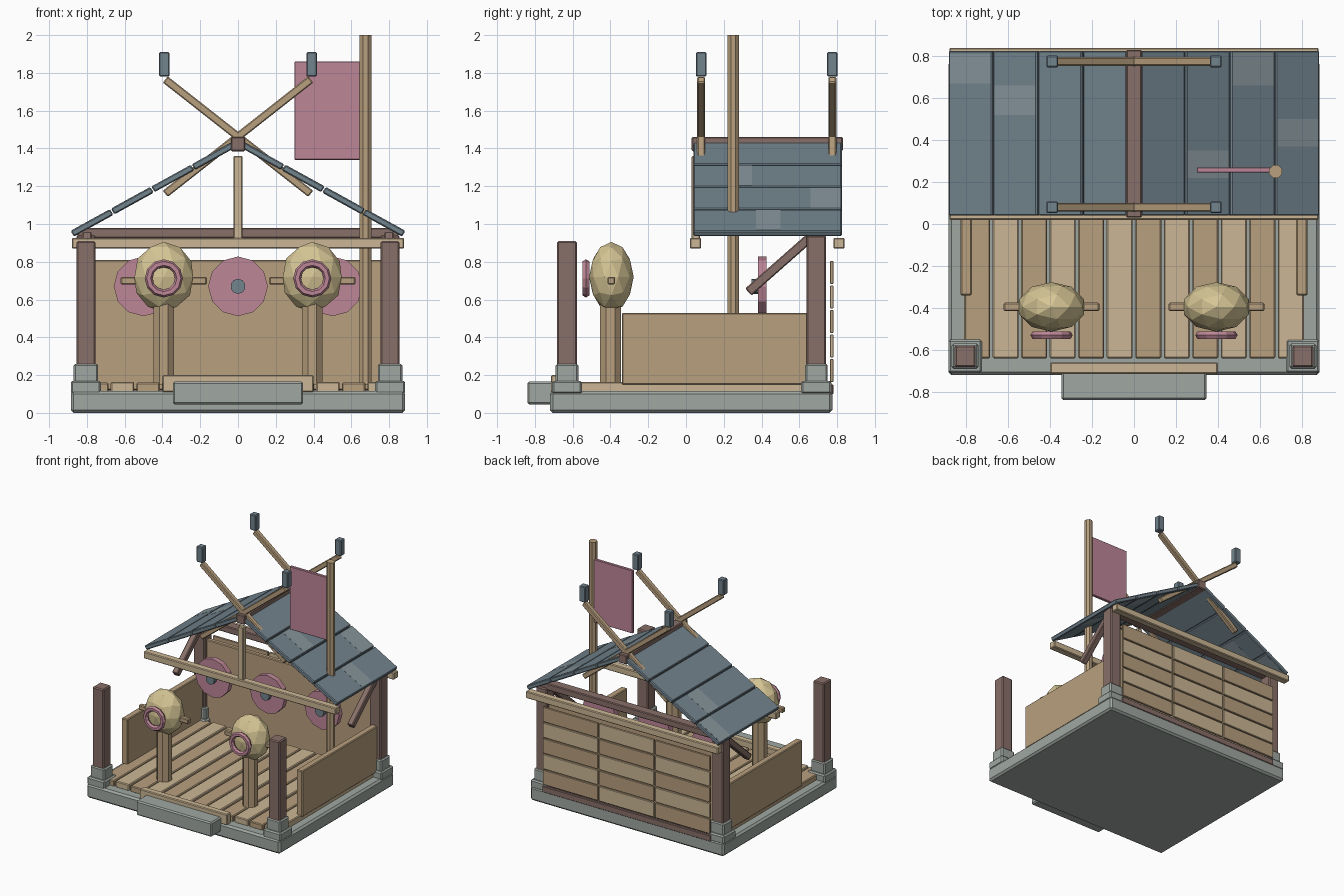
import bpy, bmesh, math
from mathutils import Vector, Matrix

if "Cube" in bpy.data.objects:
    bpy.data.objects.remove(bpy.data.objects["Cube"])

def mat(name, rgb):
    m = bpy.data.materials.new(name)
    m.diffuse_color = (*rgb, 1)
    m.use_nodes = True
    m.node_tree.nodes["Principled BSDF"].inputs["Base Color"].default_value = m.diffuse_color
    return m

STONE = mat("stone", (0.35, 0.39, 0.36))
TAN = mat("tan_wood", (0.48, 0.35, 0.21))
LIGHT = mat("light_wood", (0.60, 0.47, 0.30))
BROWN = mat("dark_wood", (0.25, 0.16, 0.14))
SLATE = mat("slate", (0.17, 0.23, 0.27))
PALE = mat("pale_slate", (0.24, 0.30, 0.33))
PINK = mat("pink", (0.51, 0.24, 0.31))
STRAW = mat("straw", (0.67, 0.56, 0.30))

def finish(name, bm, material, matrix, bevel=0):
    me = bpy.data.meshes.new(name)
    bmesh.ops.transform(bm, matrix=matrix, verts=bm.verts)
    bmesh.ops.recalc_face_normals(bm, faces=bm.faces)
    bm.to_mesh(me)
    bm.free()
    me.materials.append(material)
    ob = bpy.data.objects.new(name, me)
    bpy.context.collection.objects.link(ob)
    if bevel:
        b = ob.modifiers.new("bevel", 'BEVEL')
        b.width, b.segments = bevel, 1
    return ob

def block(name, size, matrix, material, bevel=0.006):
    bm = bmesh.new()
    bmesh.ops.create_cube(bm, size=1)
    return finish(name, bm, material, matrix @ Matrix.Diagonal((*size, 1)).to_4x4(), 0) if not bevel else \
        finish_scaled(name, bm, size, matrix, material, bevel)

def finish_scaled(name, bm, size, matrix, material, bevel):
    bmesh.ops.scale(bm, vec=size, verts=bm.verts)
    return finish(name, bm, material, matrix, bevel)

def box(name, x, y, z, material, bevel=0.006):
    size = [r[1] - r[0] for r in (x, y, z)]
    centre = Vector([(r[0] + r[1]) / 2 for r in (x, y, z)])
    return block(name, size, Matrix.Translation(centre), material, bevel)

def beam(name, a, b, width, depth, material):
    """Square bar from a to b; width lies in the plane at right angles to depth."""
    a, b = Vector(a), Vector(b)
    d = b - a
    m = Matrix.Translation((a + b) / 2) @ d.to_track_quat('Z', 'Y').to_matrix().to_4x4()
    return block(name, (width, depth, d.length), m, material)

def cyl(name, centre, r, depth, sides, material, axis='Z', bevel=0):
    bm = bmesh.new()
    bmesh.ops.create_cone(bm, cap_ends=True, segments=sides, radius1=r, radius2=r, depth=depth)
    rot = Matrix.Rotation(math.pi / 2, 4, 'X') if axis == 'Y' else Matrix.Rotation(math.pi / sides, 4, 'Z')
    return finish(name, bm, material, Matrix.Translation(centre) @ rot, bevel)

def ring(name, centre, major, minor, n, k, material):
    """Low-poly torus facing the front."""
    bm = bmesh.new()
    v = [[bm.verts.new(((major + minor * math.cos(2 * math.pi * j / k)) * math.cos(2 * math.pi * i / n),
                        minor * math.sin(2 * math.pi * j / k),
                        (major + minor * math.cos(2 * math.pi * j / k)) * math.sin(2 * math.pi * i / n)))
          for j in range(k)] for i in range(n)]
    for i in range(n):
        for j in range(k):
            i2, j2 = (i + 1) % n, (j + 1) % k
            bm.faces.new((v[i][j], v[i2][j], v[i2][j2], v[i][j2]))
    return finish(name, bm, material, Matrix.Translation(centre))

# Stone base, step and floor
box("base_slab", (-0.885, 0.885), (-0.72, 0.775), (0, 0.115), STONE, 0.015)
box("front_step", (-0.345, 0.345), (-0.84, -0.70), (0.045, 0.165), STONE, 0.01)
box("step_board", (-0.4, 0.4), (-0.715, -0.66), (0.11, 0.2), LIGHT)
for i in range(12):
    x = -0.816 + i * 0.136
    box(f"floor_plank_{i}", (x + 0.006, x + 0.13), (-0.64, 0.64), (0.11, 0.16 + 0.004 * (i % 2)), (TAN, LIGHT)[i % 2])

# Corner posts, stone feet, low side walls and braces
for s, side in ((-1, "left"), (1, "right")):
    for y, top, end in ((-0.63, 0.91, "front"), (0.69, 0.94, "back")):
        x = s * 0.805
        box(f"{end}_{side}_foot", (x - 0.08, x + 0.08), (y - 0.08, y + 0.08), (0.10, 0.17), STONE, 0.01)
        box(f"{end}_{side}_socket", (x - 0.065, x + 0.065), (y - 0.06, y + 0.06), (0.16, 0.26), STONE, 0.01)
        box(f"{end}_{side}_post", (x - 0.05, x + 0.05), (y - 0.052, y + 0.052), (0.25, top), BROWN, 0.008)
    box(f"{side}_wall", tuple(sorted((s * 0.773, s * 0.827))), (-0.34, 0.65), (0.15, 0.53), TAN)
    beam(f"{side}_brace", (s * 0.8, 0.33, 0.64), (s * 0.8, 0.67, 0.94), 0.05, 0.05, BROWN)

# Back wall with slatted outer face
box("back_wall", (-0.76, 0.76), (0.67, 0.71), (0.12, 0.81), TAN)
box("back_sill", (-0.77, 0.77), (0.755, 0.78), (0.10, 0.15), BROWN, 0.004)
for c in range(3):
    for r in range(5):
        x, z = -0.77 + c * 0.5133, 0.163 + r * 0.13
        box(f"back_slat_{c}_{r}", (x + 0.005, x + 0.508), (0.763, 0.78), (z, z + 0.122), (TAN, LIGHT)[(c + r) % 2], 0.003)

# Roof frame
box("back_plate", (-0.85, 0.85), (0.65, 0.73), (0.925, 0.98), BROWN)
box("front_tie_beam", (-0.88, 0.88), (0.02, 0.08), (0.87, 0.927), LIGHT)
box("back_tie_beam", (-0.88, 0.88), (0.78, 0.84), (0.87, 0.927), LIGHT)
box("king_post", (-0.025, 0.025), (0.03, 0.075), (0.92, 1.36), LIGHT)
box("ridge_beam", (-0.038, 0.038), (0.03, 0.83), (1.385, 1.46), BROWN)

# Slate roof boards, four on each slope, with a few pale patches
patches = {(-1, 3): (0.67, 0.81), (-1, 2): (0.52, 0.66), (1, 1): (0.22, 0.35), (1, 2): (0.66, 0.82), (1, 3): (0.37, 0.5)}
for s in (-1, 1):
    a, b = Vector((s * 0.025, 0, 1.418)), Vector((s * 0.88, 0, 0.947))
    rot = Matrix.Rotation(s * math.atan2(0.471, 0.855), 4, 'Y')
    step = (b - a).length / 4
    for i in range(4):
        p = a.lerp(b, (i + 0.5) / 4)
        block(f"roof_board_{s}_{i}", (step - 0.006, 0.785, 0.034), Matrix.Translation((p.x, 0.4325, p.z)) @ rot, SLATE)
        if (s, i) in patches:
            y0, y1 = patches[s, i]
            block(f"roof_patch_{s}_{i}", (step - 0.02, y1 - y0, 0.036),
                  Matrix.Translation((p.x, (y0 + y1) / 2, p.z)) @ rot, PALE, 0)

# Crossed gable finials with slate caps
for y, end in ((0.08, "front"), (0.775, "back")):
    for s in (-1, 1):
        beam(f"{end}_finial_{s}", (s * 0.385, y, 1.765), (-s * 0.385, y, 1.16), 0.042, 0.042, TAN)
        box(f"{end}_finial_cap_{s}", (s * 0.39 - 0.028, s * 0.39 + 0.028), (y - 0.028, y + 0.028), (1.78, 1.91), SLATE)

# Flag
cyl("flag_pole", (0.675, 0.25, 1.075), 0.033, 1.85, 8, TAN)
box("flag", (0.30, 0.66), (0.245, 0.27), (1.34, 1.86), PINK, 0.003)

# Round targets in front of the back wall
for x in (-0.5, 0, 0.5):
    cyl(f"target_{x}", (x, 0.403, 0.67), 0.158, 0.045, 12, PINK, 'Y')
    cyl(f"target_hub_{x}", (x, 0.365, 0.67), 0.04, 0.035, 10, SLATE, 'Y')

# Straw practice dummies
for s, side in ((-1, "left"), (1, "right")):
    x = s * 0.393
    cyl(f"{side}_dummy_post", (x, -0.40, 0.37), 0.06, 0.44, 8, TAN)
    bm = bmesh.new()
    bmesh.ops.create_icosphere(bm, subdivisions=2, radius=1)
    finish(f"{side}_dummy_head", bm, STRAW, Matrix.Translation((x, -0.395, 0.72)) @ Matrix.Diagonal((0.163, 0.118, 0.185, 1)))
    box(f"{side}_dummy_arms", (x - 0.228, x + 0.228), (-0.415, -0.375), (0.68, 0.72), TAN)
    ring(f"{side}_dummy_ring", (x, -0.53, 0.712), 0.08, 0.021, 12, 6, PINK)
